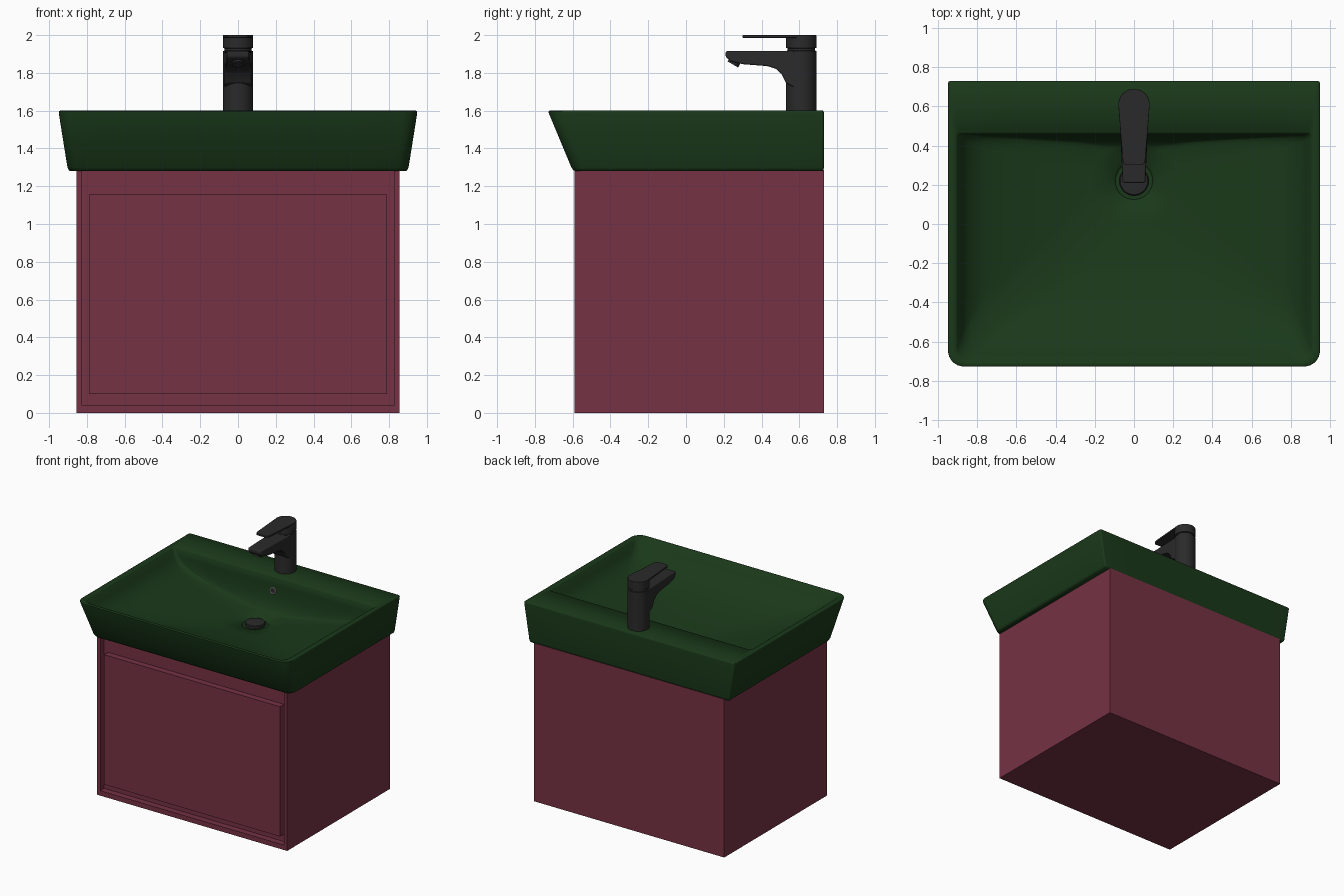
import bpy, bmesh, math
from mathutils import Vector

if "Cube" in bpy.data.objects:
    bpy.data.objects.remove(bpy.data.objects["Cube"])


def material(name, rgb):
    m = bpy.data.materials.new(name)
    m.diffuse_color = (*rgb, 1)
    m.use_nodes = True
    m.node_tree.nodes["Principled BSDF"].inputs["Base Color"].default_value = m.diffuse_color
    return m


MAROON = material("maroon_lacquer", (0.18, 0.032, 0.058))
GREEN = material("green_ceramic", (0.010, 0.040, 0.010))
DARK = material("dark_metal", (0.023, 0.023, 0.023))
STEEL = material("steel", (0.25, 0.25, 0.25))


def finish(name, bm, mat, smooth=None, bevel=0):
    bmesh.ops.recalc_face_normals(bm, faces=bm.faces)
    me = bpy.data.meshes.new(name)
    bm.to_mesh(me)
    bm.free()
    ob = bpy.data.objects.new(name, me)
    bpy.context.collection.objects.link(ob)
    if mat:
        me.materials.append(mat)
    if bevel:
        b = ob.modifiers.new("bevel", 'BEVEL')
        b.width, b.segments, b.limit_method = bevel, 3, 'ANGLE'
    if smooth:
        bpy.ops.object.select_all(action='DESELECT')
        ob.select_set(True)
        bpy.context.view_layer.objects.active = ob
        bpy.ops.object.shade_smooth_by_angle(angle=math.radians(smooth))
    return ob


def box(name, lo, hi, mat):
    bm = bmesh.new()
    bmesh.ops.create_cube(bm, size=1)
    for v in bm.verts:
        v.co = Vector([(l + h) / 2 + c * (h - l) for l, h, c in zip(lo, hi, v.co)])
    return finish(name, bm, mat)


def loft(name, rings, mat, smooth=35, bevel=0):
    """Skin a list of equal-length point rings and cap both ends."""
    bm = bmesh.new()
    loops = [[bm.verts.new(p) for p in r] for r in rings]
    n = len(loops[0])
    for a, b in zip(loops, loops[1:]):
        for i in range(n):
            j = (i + 1) % n
            bm.faces.new((a[i], a[j], b[j], b[i]))
    bm.faces.new(loops[0])
    bm.faces.new(loops[-1])
    return finish(name, bm, mat, smooth, bevel)


def rounded_rect(hx, yf, yb, rf, rb, z, corner=8, edge=8):
    """Rounded rectangle with separate front and back corner radii."""
    pts = []
    for cx, cy, r, start in ((hx - rf, yf + rf, rf, -90), (hx - rb, yb - rb, rb, 0),
                             (-hx + rb, yb - rb, rb, 90), (-hx + rf, yf + rf, rf, 180)):
        for k in range(corner + 1):
            a = math.radians(start + 90 * k / corner)
            pts.append(Vector((cx + r * math.cos(a), cy + r * math.sin(a), z)))
    out = []
    for i, p in enumerate(pts):
        out.append(p)
        if i % (corner + 1) == corner:
            q = pts[(i + 1) % len(pts)]
            out += [p.lerp(q, k / edge) for k in range(1, edge)]
    return out


def circle(r, cy, z, n=48):
    return [(r * math.cos(2 * math.pi * i / n), cy + r * math.sin(2 * math.pi * i / n), z)
            for i in range(n)]


# cabinet carcass with a recessed front, open towards the basin
cabinet = box("cabinet", (-0.855, -0.59, 0), (0.855, 0.73, 1.285), MAROON)
cutter = box("recess_cutter", (-0.825, -0.8, 0.04), (0.825, -0.54, 1.5), None)
cutter.hide_render = True
cutter.hide_set(True)
cut = cabinet.modifiers.new("recess", 'BOOLEAN')
cut.object, cut.operation, cut.solver = cutter, 'DIFFERENCE', 'EXACT'

# drawer front
box("drawer_front", (-0.79, -0.59, 0.10), (0.79, -0.535, 1.155), MAROON)

# basin: outer shell, rim and tap deck, then the bowl down to the drain
basin = [
    (0.888, -0.588, 0.72, 0.05, 0.010, 1.280),
    (0.897, -0.598, 0.728, 0.06, 0.012, 1.286),
    (0.903, -0.607, 0.73, 0.06, 0.012, 1.300),
    (0.949, -0.727, 0.73, 0.08, 0.012, 1.588),
    (0.948, -0.727, 0.729, 0.08, 0.012, 1.596),
    (0.942, -0.721, 0.724, 0.08, 0.012, 1.600),
    (0.912, -0.708, 0.468, 0.07, 0.020, 1.600),
    (0.902, -0.697, 0.461, 0.07, 0.020, 1.592),
    (0.878, -0.660, 0.456, 0.09, 0.030, 1.540),
    (0.842, -0.600, 0.452, 0.13, 0.040, 1.490),
    (0.770, -0.510, 0.446, 0.16, 0.060, 1.445),
    (0.620, -0.390, 0.437, 0.17, 0.080, 1.400),
    (0.400, -0.200, 0.420, 0.17, 0.120, 1.355),
    (0.220, 0.010, 0.390, 0.15, 0.140, 1.325),
    (0.105, 0.115, 0.325, 0.104, 0.104, 1.312),
    (0.095, 0.125, 0.315, 0.094, 0.094, 1.300),
]
loft("basin", [rounded_rect(*r) for r in basin], GREEN, 50)

# drain plug
loft("drain_plug", [circle(r, 0.22, z) for r, z in
                    ((0.075, 1.295), (0.075, 1.318), (0.070, 1.324), (0.03, 1.327))], DARK)

# overflow ring in the back wall
bpy.ops.mesh.primitive_torus_add(location=(0, 0.449, 1.49), rotation=(math.radians(80), 0, 0),
                                 major_radius=0.022, minor_radius=0.006,
                                 major_segments=32, minor_segments=8)
ring = bpy.context.object
ring.name = "overflow_ring"
ring.data.materials.append(STEEL)
bpy.ops.object.shade_smooth_by_angle()
loft("overflow_hole", [[(x, 0.448 + dy, 1.49 + z - 0.22) for x, z, _ in circle(0.02, 0.22, 0)]
                       for dy in (0, 0.02)], DARK)

# tap body, with the narrow joint below the cap
loft("tap_body", [circle(r, 0.61, z) for r, z in
                  ((0.080, 1.59), (0.080, 1.916), (0.072, 1.918), (0.072, 1.93),
                   (0.080, 1.932), (0.080, 1.996), (0.076, 2.0))], DARK)

# tap spout: side profile (y, z), narrowing towards the tip
profile = [(0.62, 1.915), (0.21, 1.915), (0.21, 1.885), (0.235, 1.862), (0.30, 1.846),
           (0.43, 1.836), (0.475, 1.822), (0.505, 1.795), (0.53, 1.745), (0.62, 1.70)]
loft("tap_spout", [[(s * (0.058 + 0.045 * (min(y, 0.55) - 0.21)), y, z) for y, z in profile]
                   for s in (-1, 1)], DARK, 35, 0.008)

# aerator under the tip of the spout
bm = bmesh.new()
bmesh.ops.create_cone(bm, cap_ends=True, segments=32, radius1=0.032, radius2=0.032, depth=0.04)
aerator = finish("aerator", bm, DARK, 35)
aerator.location = (0, 0.258, 1.862)
aerator.rotation_euler = (math.radians(-30), 0, 0)

# tap lever: flat plate, round at the back and tapered to the front
outline = [(0.08 * math.cos(math.radians(a)), 0.61 + 0.08 * math.sin(math.radians(a)))
           for a in range(0, 181, 10)]
outline += [(-0.058, 0.33), (-0.052, 0.31), (-0.04, 0.30), (0.04, 0.30), (0.052, 0.31), (0.058, 0.33)]
loft("tap_lever", [[(x, y, z) for x, y in outline] for z in (1.986, 2.0)], DARK, 35, 0.002)
